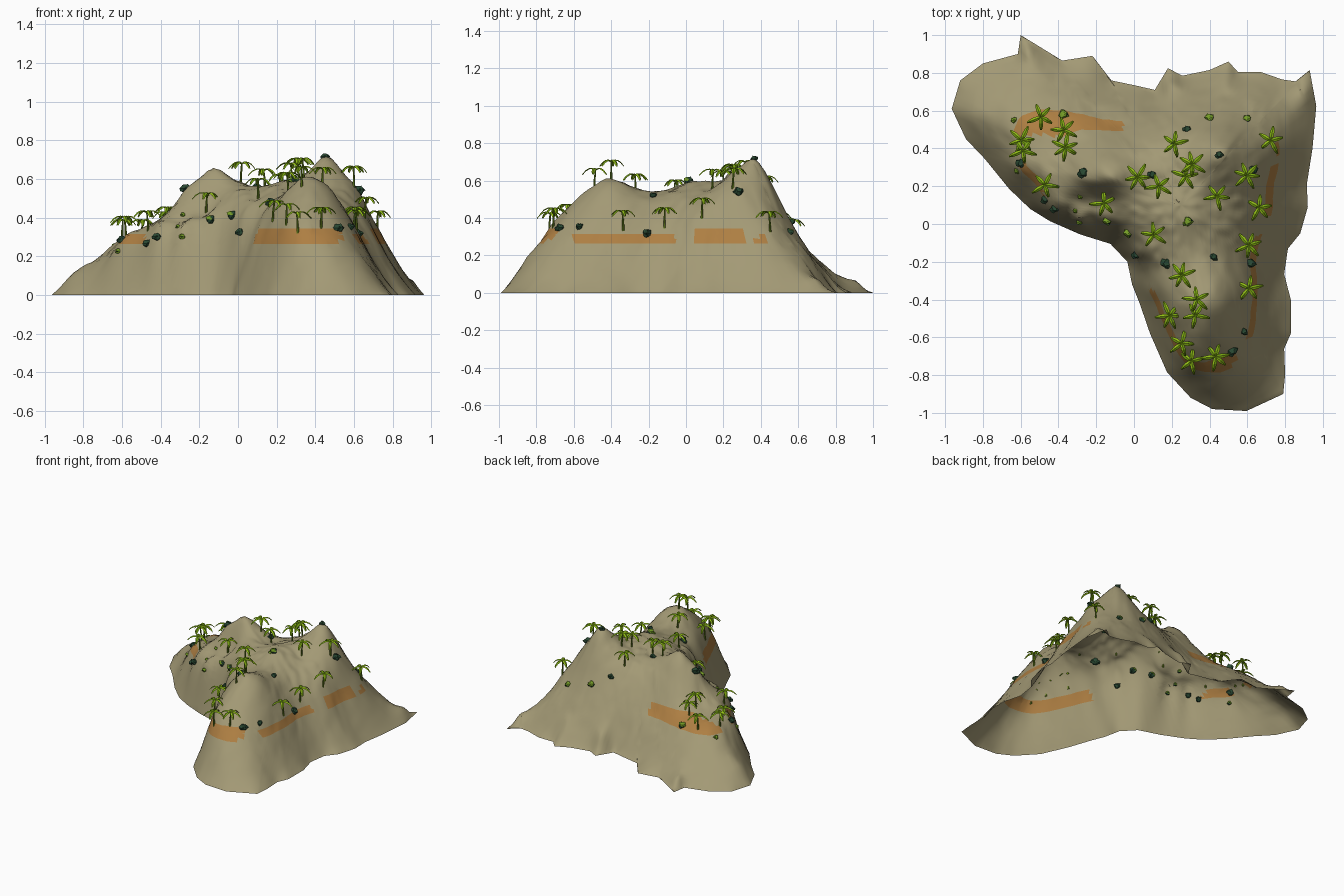
import bpy, bmesh, math, random
from mathutils import Vector, Matrix, noise

random.seed(4)
cube = bpy.data.objects.get("Cube")
if cube:
    bpy.data.objects.remove(cube, do_unlink=True)


def material(name, rgb):
    mat = bpy.data.materials.new(name)
    mat.use_nodes = True
    mat.diffuse_color = (*rgb, 1)
    mat.node_tree.nodes["Principled BSDF"].inputs["Base Color"].default_value = (*rgb, 1)
    return mat


sand = material("sandstone", (.365, .32, .178))
clay = material("orange clay", (.42, .21, .055))
leaf_light = material("leaf light", (.29, .52, .008))
leaf_dark = material("leaf dark", (.19, .38, .006))
bark = material("green bark", (.13, .22, .012))
stone = material("dark green stone", (.022, .065, .032))
moss = material("moss", (.18, .34, .02))


def mesh_from(bm, name, materials):
    mesh = bpy.data.meshes.new(name)
    bm.to_mesh(mesh)
    bm.free()
    for mat in materials:
        mesh.materials.append(mat)
    return mesh


def place(name, mesh, matrix=Matrix()):
    obj = bpy.data.objects.new(name, mesh)
    bpy.context.collection.objects.link(obj)
    obj.matrix_world = matrix
    return obj


# Shoreline, walked once around the island
shore = [(-.965, .61), (-.92, .76), (-.8, .85), (-.615, .9), (-.6, 1), (-.445, .905),
         (-.38, .865), (-.22, .89), (-.12, .76), (0, .735), (.11, .71), (.18, .825),
         (.255, .785), (.4, .815), (.5, .86), (.55, .805), (.67, .805), (.785, .765),
         (.855, .755), (.93, .815), (.965, .625), (.945, .4), (.915, .21), (.92, .09),
         (.88, -.05), (.815, -.13), (.795, -.265), (.83, -.4), (.83, -.58), (.795, -.66),
         (.8, -.8), (.79, -.9), (.595, -.99), (.415, -.98), (.3, -.92), (.175, -.785),
         (.085, -.58), (.03, -.42), (-.01, -.32), (-.035, -.2), (-.125, -.105),
         (-.285, -.055), (-.445, .015), (-.55, .08), (-.66, .185), (-.79, .345), (-.89, .45)]

# Spot heights of the three hills (x, y, z)
west_hill = [(-.62, .5, .28), (-.5, .4, .33), (-.37, .41, .36), (-.5, .57, .29), (-.5, .24, .32),
             (-.6, .3, .28), (-.7, .5, .21), (-.86, .58, .11), (-.6, .75, .13), (-.35, .58, .28),
             (-.35, .72, .14), (-.1, .52, .3), (-.1, .63, .16), (-.27, .25, .55), (-.36, .3, .41),
             (-.13, .25, .66), (-.16, .12, .43), (-.3, .12, .38), (-.42, .08, .3), (-.29, .01, .3),
             (-.14, .015, .39), (-.03, -.05, .41), (.01, -.16, .34), (-.57, .91, .06)]
main_hill = [(.1, -.07, .5), (.02, .25, .58), (.14, .2, .55), (.22, .42, .52), (.1, .55, .3),
             (.3, .28, .59), (.3, .1, .6), (.29, .01, .59), (.43, .14, .56), (.47, .37, .715),
             (.47, .47, .56), (.42, .55, .4), (.6, .55, .33), (.56, .36, .6), (.63, .26, .53),
             (.72, .43, .34), (.66, .08, .4), (.72, .2, .3), (.82, .2, .13), (.4, .68, .18),
             (.65, .65, .2), (.8, .6, .15), (.9, .71, .07), (.19, .74, .1), (.5, .78, .07)]
front_hill = [(.6, -.12, .35), (.62, -.34, .33), (.7, -.4, .17), (.5, -.15, .46), (.3, -.1, .55),
              (.17, -.21, .48), (.26, -.27, .53), (.34, -.24, .55), (.38, -.36, .6),
              (.36, -.43, .61), (.36, -.51, .56), (.18, -.49, .38), (.1, -.35, .33),
              (.47, -.4, .56), (.25, -.64, .37), (.4, -.6, .48), (.31, -.73, .33), (.43, -.72, .34),
              (.52, -.68, .34), (.55, -.55, .4), (.45, -.85, .19), (.65, -.75, .17)]


def along_shore(steps):
    for a, b in zip(shore, shore[1:] + shore[:1]):
        for k in range(steps):
            yield Vector(a).lerp(Vector(b), k / steps)


# Smooth surface through the spot heights (radial basis fit)
spots = west_hill + main_hill + front_hill + [(p.x, p.y, 0) for p in along_shore(2)]


def kernel(x, y, spot):
    return math.sqrt((x - spot[0]) ** 2 + (y - spot[1]) ** 2 + .001)


def solve(rows):
    n = len(rows)
    for i in range(n):
        best = max(range(i, n), key=lambda r: abs(rows[r][i]))
        rows[i], rows[best] = rows[best], rows[i]
        for r in range(i + 1, n):
            f = rows[r][i] / rows[i][i]
            if f:
                rows[r] = [u - f * v for u, v in zip(rows[r], rows[i])]
    out = [0] * n
    for i in reversed(range(n)):
        known = sum(rows[i][j] * out[j] for j in range(i + 1, n))
        out[i] = (rows[i][n] - known) / rows[i][i]
    return out


weights = solve([[kernel(a[0], a[1], b) for b in spots] + [a[2]] for a in spots])


def height(x, y):
    smooth = sum(w * kernel(x, y, s) for w, s in zip(weights, spots))
    rough = noise.noise(Vector((x * 20, y * 20, 0)))
    return max(.004, smooth + .01 * rough * min(1, max(0, smooth) * 6))


# Island: an open shell of rings running from the middle to the shore
bm = bmesh.new()
middle = Vector((.25, .1))
rim = list(along_shore(4))
count = len(rim)
RINGS = 40
previous = None
for i in range(RINGS + 1):
    reach = 1 - (1 - i / RINGS) ** 1.3
    ring = []
    for p in rim if i else [middle]:
        q = middle.lerp(p, reach)
        ring.append(bm.verts.new((q.x, q.y, height(*q) if i < RINGS else 0)))
    for k in range(count if previous else 0):
        n = (k + 1) % count
        if len(previous) == 1:
            bm.faces.new((previous[0], ring[n], ring[k]))
        else:
            bm.faces.new((previous[k], previous[n], ring[n], ring[k]))
    previous = ring
bmesh.ops.recalc_face_normals(bm, faces=bm.faces)
if sum(f.normal.z for f in bm.faces) < 0:
    bmesh.ops.reverse_faces(bm, faces=bm.faces)

# Clay bands: cut the slope level, then colour stretches of the strip
LOW, MID, HIGH = .265, .315, .345
for level in (LOW, MID, HIGH):
    bmesh.ops.bisect_plane(bm, geom=bm.verts[:] + bm.edges[:] + bm.faces[:],
                           plane_co=(0, 0, level), plane_no=(0, 0, 1))
stretches = [((.05, .53), (-.9, -.35), HIGH), ((.53, .9), (-.6, -.06), MID),
             ((.5, .9), (.05, .31), HIGH), ((.7, .9), (.38, .44), MID),
             ((-.67, -.06), (.47, .7), HIGH), ((-.65, -.48), (.15, .33), MID)]
for f in bm.faces:
    c = f.calc_center_median()
    f.material_index = int(any(a < c.x < b and d < c.y < e and LOW < c.z < top
                               for (a, b), (d, e), top in stretches))
island = place("island", mesh_from(bm, "island", [sand, clay]))
bpy.context.view_layer.objects.active = island
island.select_set(True)
bpy.ops.object.shade_smooth_by_angle(angle=math.radians(40))


# Palm: leaning trunk with drooping, ridged fronds
def palm_mesh(fronds):
    bm = bmesh.new()
    top = Vector((.008, 0, .097))
    rings = []
    for t in (0, .5, 1):
        centre = Vector((top.x * t * t, 0, top.z * t - .01 * (1 - t)))
        rings.append([bm.verts.new(centre + Vector((math.cos(a), math.sin(a), 0)) * (.007 - .003 * t))
                      for a in (math.tau * k / 6 for k in range(6))])
    for lower, upper in zip(rings, rings[1:]):
        for k in range(6):
            n = (k + 1) % 6
            bm.faces.new((lower[k], lower[n], upper[n], upper[k])).material_index = 2
    for k in range(fronds):
        turn = Matrix.Rotation(math.tau * k / fronds + random.uniform(-.2, .2), 3, 'Z')
        length = random.uniform(.066, .082)
        rows = []
        for t in (0, .25, .5, .75, 1):
            half = .003 + .009 * math.sin(math.pi * (.1 + .85 * t))
            rise = .05 * t - .075 * t * t
            rows.append([bm.verts.new(top + turn @ Vector((length * t, side * half, rise - abs(side) * .006)))
                         for side in (-1, 0, 1)])
        for a, b in zip(rows, rows[1:]):
            for s in (0, 1):
                bm.faces.new((a[s], b[s], b[s + 1], a[s + 1])).material_index = s
    return mesh_from(bm, "palm", [leaf_light, leaf_dark, bark])


palm_spots = [(-.5, .57), (-.6, .45), (-.58, .39), (-.37, .49), (-.37, .41), (-.465, .21),
              (-.165, .115), (.015, .255), (.14, .2), (.22, .42), (.315, .32), (.28, .25),
              (.435, .14), (.6, .25), (.72, .45), (.655, .085), (.6, -.115), (.615, -.335),
              (.105, -.065), (.26, -.27), (.34, -.4), (.33, -.49), (.18, -.485), (.25, -.64),
              (.31, -.73), (.43, -.71)]
palms = [palm_mesh(fronds) for fronds in (5, 6, 5)]
for i, (x, y) in enumerate(palm_spots):
    spin = Matrix.Rotation(random.uniform(0, math.tau), 4, 'Z')
    place("palm", palms[i % 3], Matrix.Translation((x, y, height(x, y))) @ spin)


# Boulders: rough, half-buried stones; mossy ones are green on top
def boulder_mesh(moss_limit):
    bm = bmesh.new()
    bmesh.ops.create_icosphere(bm, subdivisions=2, radius=1)
    for v in bm.verts:
        v.co *= 1 + .5 * noise.noise(v.co * 1.5 + Vector((moss_limit, 0, 0)))
    bm.normal_update()
    for f in bm.faces:
        f.material_index = int(f.normal.z - f.normal.x * .5 > moss_limit)
    return mesh_from(bm, "boulder", [stone, moss])


def scatter(name, mesh, places, small, large):
    for x, y in places:
        size = random.uniform(small, large)
        shape = Matrix.Diagonal((size, size * .85, size * .85, 1))
        spin = Matrix.Rotation(random.uniform(-.8, .8), 4, 'Z')
        place(name, mesh, Matrix.Translation((x, y, height(x, y) + size * .1)) @ spin @ shape)


scatter("dark_boulder", boulder_mesh(2),
        [(-.6, .32), (-.42, .08), (.01, -.165), (.17, -.21), (.42, -.175), (.615, -.21),
         (.095, .26), (.28, .5), (.45, .365), (.625, .28), (.52, -.675), (.58, -.57),
         (-.27, .27), (-.47, .13)], .021, .03)
scatter("mossy_boulder", boulder_mesh(.1),
        [(-.37, .58), (-.14, .015), (-.03, -.05), (.29, .015), (.4, .56), (.6, .555)], .022, .03)
scatter("small_bush", boulder_mesh(-.6),
        [(-.29, .01), (-.285, .145), (-.635, .55), (-.31, .07), (.27, 0), (-.62, .28)], .012, .017)
